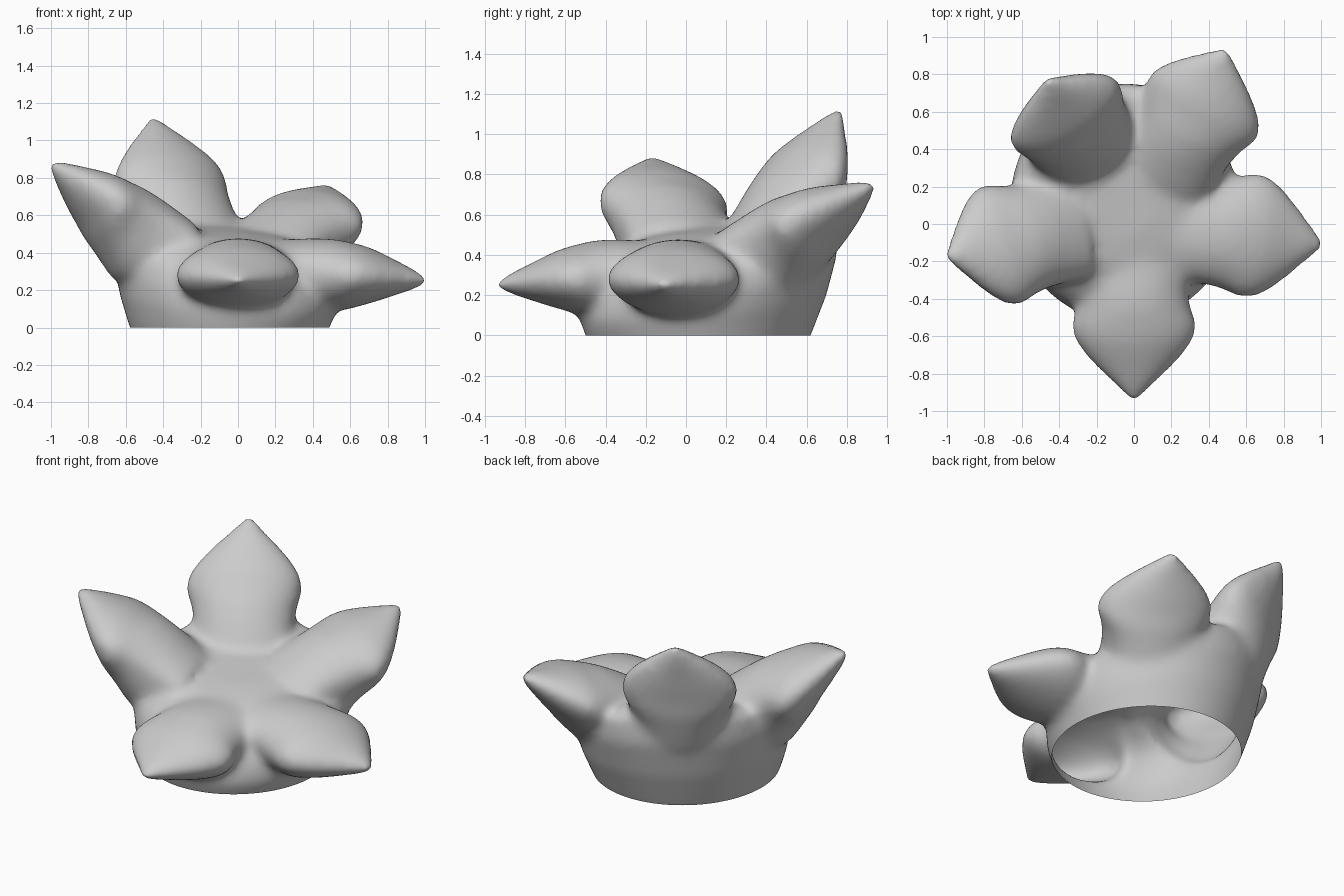
import bpy, bmesh, math
from mathutils import Vector

if "Cube" in bpy.data.objects:
    bpy.data.objects.remove(bpy.data.objects["Cube"])

bm = bmesh.new()

def bridge(rings):
    # skin a stack of equal-length rings and cap both ends
    vs = [[bm.verts.new(p) for p in r] for r in rings]
    n = len(vs[0])
    for a, b in zip(vs, vs[1:]):
        for i in range(n):
            bm.faces.new((a[i], a[(i + 1) % n], b[(i + 1) % n], b[i]))
    bm.faces.new(vs[0][::-1])
    bm.faces.new(vs[-1])

# Cup: flared round body with a top tilted up towards the back left
def cup_ring(z, r, tilt, cx, cy, n=48):
    pts = []
    for i in range(n):
        a = 2 * math.pi * i / n
        dx, dy = r * math.cos(a), 1.05 * r * math.sin(a)
        pts.append(Vector((cx + dx, cy + dy, z + tilt * (-0.6 * dx + 0.8 * dy))))
    return pts

bridge([cup_ring(*s) for s in (
    (-0.15, 0.47, 0, -0.045, 0.06), (0, 0.535, 0, -0.045, 0.06),
    (0.14, 0.585, 0.12, -0.05, 0.085), (0.28, 0.61, 0.26, -0.055, 0.115),
    (0.39, 0.595, 0.32, -0.05, 0.12), (0.45, 0.54, 0.31, -0.045, 0.11),
    (0.49, 0.43, 0.24, -0.035, 0.08), (0.505, 0.25, 0.16, -0.02, 0.04),
    (0.51, 0.08, 0.12, -0.01, 0.02))])

# Petals: lens-shaped sections swept root -> widest point -> tip;
# belly deepens the outer side so that it runs into the cup wall
def petal(root, wide, tip, side, belly, n=32):
    root, wide, tip = Vector(root), Vector(wide), Vector(tip)
    axis = (tip - root).normalized()
    side = Vector(side)
    side = (side - axis * side.dot(axis)).normalized()
    up = side.cross(axis).normalized()
    if up.z < 0:
        up = -up
    # position, half width, inner depth, outer depth, outer bluntness
    stations = [(root, 0.29, 0.13, 0.16 + belly, 0.75),
                (root.lerp(wide, 0.5), 0.285, 0.17, 0.19 + belly * 0.85, 0.85),
                (root.lerp(wide, 0.75), 0.30, 0.18, 0.19 + belly * 0.45, 1.0),
                (wide, 0.34, 0.172, 0.18 + belly * 0.1, 1.1)]
    for t, w, h in ((0.2, 0.325, 0.155), (0.4, 0.27, 0.125), (0.6, 0.195, 0.092),
                    (0.8, 0.11, 0.06), (0.94, 0.055, 0.034), (1.02, 0.025, 0.018)):
        stations.append((wide.lerp(tip, t), w, h, h, 1.15))
    rings = []
    for c, w, hu, hd, e in stations:
        ring = []
        for i in range(n):
            a = 2 * math.pi * i / n
            ca, sa = math.cos(a), math.sin(a)
            v = hu * sa ** 1.1 if sa > 0 else -hd * abs(sa) ** e
            ring.append(c + side * (w * ca) + up * v)
        rings.append(ring)
    bridge(rings)

petal((0, -0.15, 0.34), (0, -0.53, 0.28), (0, -0.935, 0.25), (1, 0, 0), 0.04)
petal((0.17, -0.01, 0.34), (0.61, -0.06, 0.28), (1.005, -0.11, 0.25), (0.12, 1, 0), 0.04)
petal((0.13, 0.26, 0.41), (0.365, 0.61, 0.555), (0.49, 0.93, 0.745), (0.91, -0.38, 0), 0.14)
petal((-0.18, 0.31, 0.41), (-0.36, 0.575, 0.76), (-0.46, 0.765, 1.115), (0.87, 0.5, 0), 0.13)
petal((-0.31, 0.0, 0.44), (-0.7, -0.11, 0.64), (-1.0, -0.175, 0.875), (0.25, -0.95, 0.1), 0.16)

bmesh.ops.recalc_face_normals(bm, faces=bm.faces[:])
raw = bpy.data.meshes.new("petal_cup_raw")
bm.to_mesh(raw)
bm.free()
obj = bpy.data.objects.new("petal_cup", raw)
bpy.context.collection.objects.link(obj)

# Fuse the parts into one skin and soften the joins
rm = obj.modifiers.new("fuse", 'REMESH')
rm.mode = 'VOXEL'
rm.voxel_size = 0.02
sm = obj.modifiers.new("soften", 'SMOOTH')
sm.factor = 0.5
sm.iterations = 28
dg = bpy.context.evaluated_depsgraph_get()
mesh = bpy.data.meshes.new_from_object(obj.evaluated_get(dg))
obj.modifiers.clear()
obj.data = mesh

# Slice off the bottom, leaving the cup open and hollow
bm = bmesh.new()
bm.from_mesh(mesh)
bmesh.ops.bisect_plane(bm, geom=bm.verts[:] + bm.edges[:] + bm.faces[:],
                       plane_co=(0, 0, 0), plane_no=(0, 0, 1), clear_inner=True)
for f in bm.faces:
    f.smooth = True
bm.to_mesh(mesh)
bm.free()
